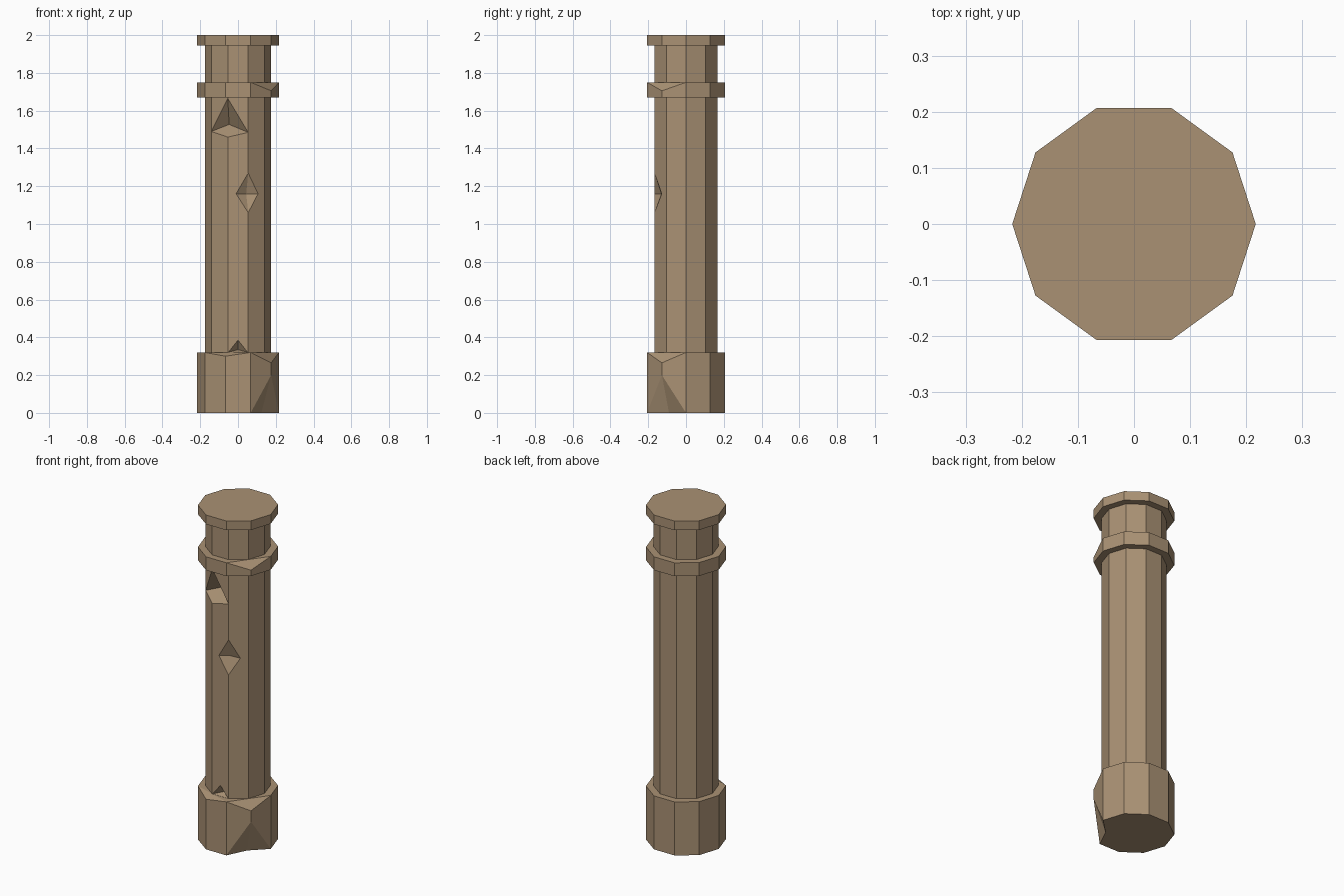
import bpy, bmesh, math
from mathutils import Vector

if "Cube" in bpy.data.objects:
    bpy.data.objects.remove(bpy.data.objects["Cube"])

SIDES = 10
# radius / height profile of the column, bottom to top
PROFILE = [(0.217, 0), (0.217, 0.32), (0.175, 0.32), (0.175, 1.67), (0.217, 1.67),
           (0.217, 1.75), (0.175, 1.75), (0.175, 1.945), (0.217, 1.945), (0.217, 2)]

stone = bpy.data.materials.new("tan_stone")
stone.diffuse_color = (0.40, 0.285, 0.175, 1)
stone.use_nodes = True
stone.node_tree.nodes["Principled BSDF"].inputs["Base Color"].default_value = stone.diffuse_color


def polar(r, k, z):
    a = math.radians(36 * k)
    return Vector((r * math.cos(a), r * math.sin(a), z))


def to_object(bm, name):
    bmesh.ops.recalc_face_normals(bm, faces=bm.faces[:])
    me = bpy.data.meshes.new(name)
    bm.to_mesh(me)
    bm.free()
    me.materials.append(stone)
    ob = bpy.data.objects.new(name, me)
    bpy.context.collection.objects.link(ob)
    return ob


# Column: decagonal rings joined into one solid
bm = bmesh.new()
rings = [[bm.verts.new(polar(r, k, z)) for k in range(SIDES)] for r, z in PROFILE]
for lo, hi in zip(rings, rings[1:]):
    for k in range(SIDES):
        n = (k + 1) % SIDES
        bm.faces.new((lo[k], lo[n], hi[n], hi[k]))
bm.faces.new(rings[0][::-1])
bm.faces.new(rings[-1])

# Worn corners on the base and collar ledges
for ring, k, z in ((1, 9, 0.265), (1, 7, 0.30), (5, 9, 1.705)):
    v = rings[ring][k]
    v.co.z = z
    bmesh.ops.triangulate(bm, faces=[f for f in v.link_faces if len(f.verts) == 4
                                     and abs(f.normal.z) < 2 and
                                     any(w in rings[ring + 1] for w in f.verts)])
column = to_object(bm, "stone_column")


# Chips: pointed cutters that widen from an inner point through surface points
def chip(name, inner, points, extra=(), grow=1.03):
    inner = Vector(inner)
    bm = bmesh.new()
    cos = [inner] + [inner + (Vector(p) - inner) * grow for p in points] + [Vector(p) for p in extra]
    for co in cos:
        bm.verts.new(co)
    res = bmesh.ops.convex_hull(bm, input=bm.verts[:])
    junk = [g for g in res["geom_interior"] if isinstance(g, bmesh.types.BMVert)]
    bmesh.ops.delete(bm, geom=junk, context="VERTS")
    cutter = to_object(bm, name)
    cutter.hide_render = True
    mod = column.modifiers.new(name, "BOOLEAN")
    mod.operation = "DIFFERENCE"
    mod.solver = "EXACT"
    mod.object = cutter
    return cutter


a, b, c = polar(0.217, 8, 0), polar(0.217, 9, 0), polar(0.217, 10, 0)
i = polar(0.153, 9, 0)
down = Vector((0, 0, -0.05))
cutters = [
    # broken foot corner
    chip("foot_chip", i, [a, b, c, polar(0.217, 9, 0.2)],
         [i + down, i + (a - i) * 1.03 + down, i + (c - i) * 1.03 + down, i + (b - i) * 1.03 + down]),
    # middle shaft chip
    chip("middle_chip", polar(0.14, 8, 1.16),
         [polar(0.175, 8, 1.27), (-0.01, -0.1664, 1.16), polar(0.175, 8, 1.06),
          polar(0.175, 8, 1.16), (0.106, -0.1287, 1.16)]),
    # large upper chip
    chip("upper_chip", (-0.047, -0.08, 1.527),
         [polar(0.175, 7, 1.665), polar(0.175, 6, 1.49), polar(0.175, 7, 1.46),
          polar(0.175, 8, 1.485)], grow=1.02),
    # small chip at the foot of the shaft
    chip("lower_chip", (0, -0.13, 0.335),
         [(0, -0.1664, 0.385), (-0.051, -0.1664, 0.321), (0.051, -0.1664, 0.321)]),
]

# Apply the cuts and drop the cutters
bpy.context.view_layer.objects.active = column
column.select_set(True)
for m in [m.name for m in column.modifiers]:
    bpy.ops.object.modifier_apply(modifier=m)
for ob in cutters:
    bpy.data.objects.remove(ob)
for p in column.data.polygons:
    p.material_index = 0
    p.use_smooth = False
